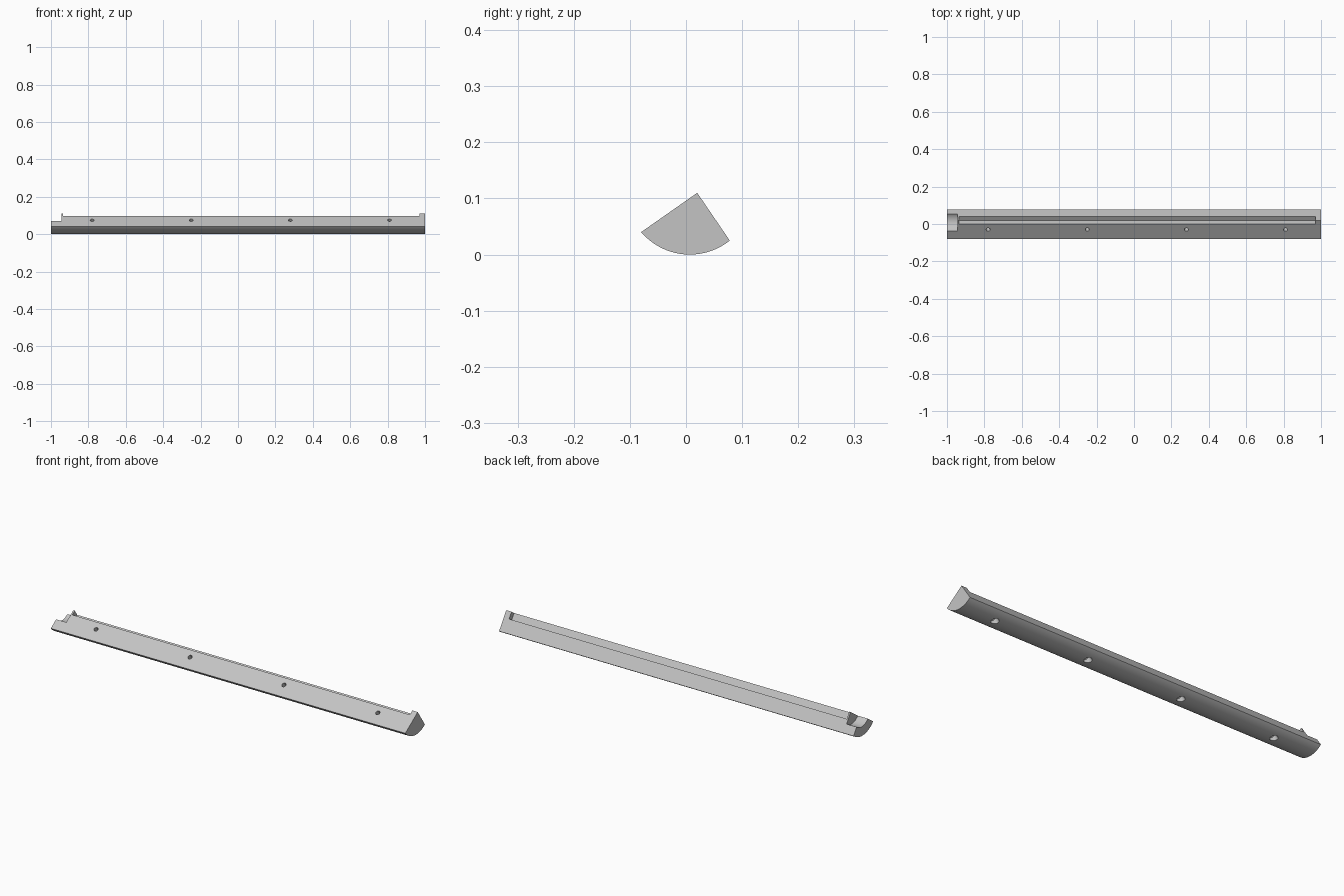
import bpy, bmesh, math
from mathutils import Vector

cube = bpy.data.objects.get("Cube")
if cube:
    bpy.data.objects.remove(cube, do_unlink=True)

grey = bpy.data.materials.new("light grey")
grey.use_nodes = True
colour = (0.55, 0.55, 0.55, 1)
grey.diffuse_color = colour
grey.node_tree.nodes["Principled BSDF"].inputs["Base Color"].default_value = colour


def prism(name, profile, x0, x1):
    """Extrude a (y, z) profile along x."""
    bm = bmesh.new()
    face = bm.faces.new([bm.verts.new((x0, p[0], p[1])) for p in profile])
    new = bmesh.ops.extrude_face_region(bm, geom=[face])["geom"]
    verts = [v for v in new if isinstance(v, bmesh.types.BMVert)]
    bmesh.ops.translate(bm, verts=verts, vec=(x1 - x0, 0, 0))
    bmesh.ops.recalc_face_normals(bm, faces=bm.faces)
    mesh = bpy.data.meshes.new(name)
    bm.to_mesh(mesh)
    bm.free()
    mesh.materials.append(grey)
    obj = bpy.data.objects.new(name, mesh)
    bpy.context.collection.objects.link(obj)
    return obj


def rod(name, start, end, radius, sides=32):
    """Cylinder between two points."""
    axis = end - start
    bpy.ops.mesh.primitive_cylinder_add(
        vertices=sides, radius=radius, depth=axis.length,
        location=(start + end) / 2, rotation=axis.to_track_quat("Z", "Y").to_euler())
    obj = bpy.context.object
    obj.name = name
    obj.data.materials.append(grey)
    return obj


def cut(target, cutter):
    cutter.hide_render = True
    mod = target.modifiers.new("cut", "BOOLEAN")
    mod.operation = "DIFFERENCE"
    mod.solver = "EXACT"
    mod.object = cutter
    bpy.context.view_layer.objects.active = target
    bpy.ops.object.modifier_apply(modifier=mod.name)
    bpy.data.objects.remove(cutter, do_unlink=True)


# Bar: right-angled ridge on top, rounded underside
apex = Vector((0.02, 0.11))
front = Vector((-0.08, 0.04))
back = Vector((0.078, 0.025))
centre, radius = Vector((0.0068, 0.1138)), 0.1138
a0 = math.atan2(front.y - centre.y, front.x - centre.x)
a1 = math.atan2(back.y - centre.y, back.x - centre.x)
steps = 28
arc = [centre + radius * Vector((math.cos(a), math.sin(a)))
       for a in (a0 + (a1 - a0) * i / steps for i in range(1, steps))]
bar = prism("rail_bar", [apex, front] + arc + [back], -1, 1)

# Long rebate along the ridge
u = (front - apex).normalized()
v = (back - apex).normalized()
corner = apex + 0.0244 * u + 0.0355 * v
cut(bar, prism("rebate_cutter",
               [corner, corner - 0.1 * v, corner - 0.1 * (u + v), corner - 0.1 * u],
               -0.935, 0.97))

# Round seat at one end
cut(bar, rod("seat_cutter", Vector((-1.1, 0.012, 0.112)),
             Vector((-0.943, 0.012, 0.112)), 0.065, 48))

# Screw holes, widened on the underside
inward = Vector((0, v.x, v.y))
for x in (-0.78, -0.25, 0.28, 0.81):
    top = Vector((x, -0.03, 0.075))
    cut(bar, rod("hole_cutter", top - 0.05 * inward, top + 0.15 * inward, 0.0105))
    cut(bar, rod("counterbore_cutter", top + 0.055 * inward, top + 0.15 * inward, 0.018))

# Smooth the curves, keep the edges sharp
bpy.ops.object.select_all(action="DESELECT")
bar.select_set(True)
bpy.context.view_layer.objects.active = bar
bpy.ops.object.shade_smooth_by_angle(angle=math.radians(25))
